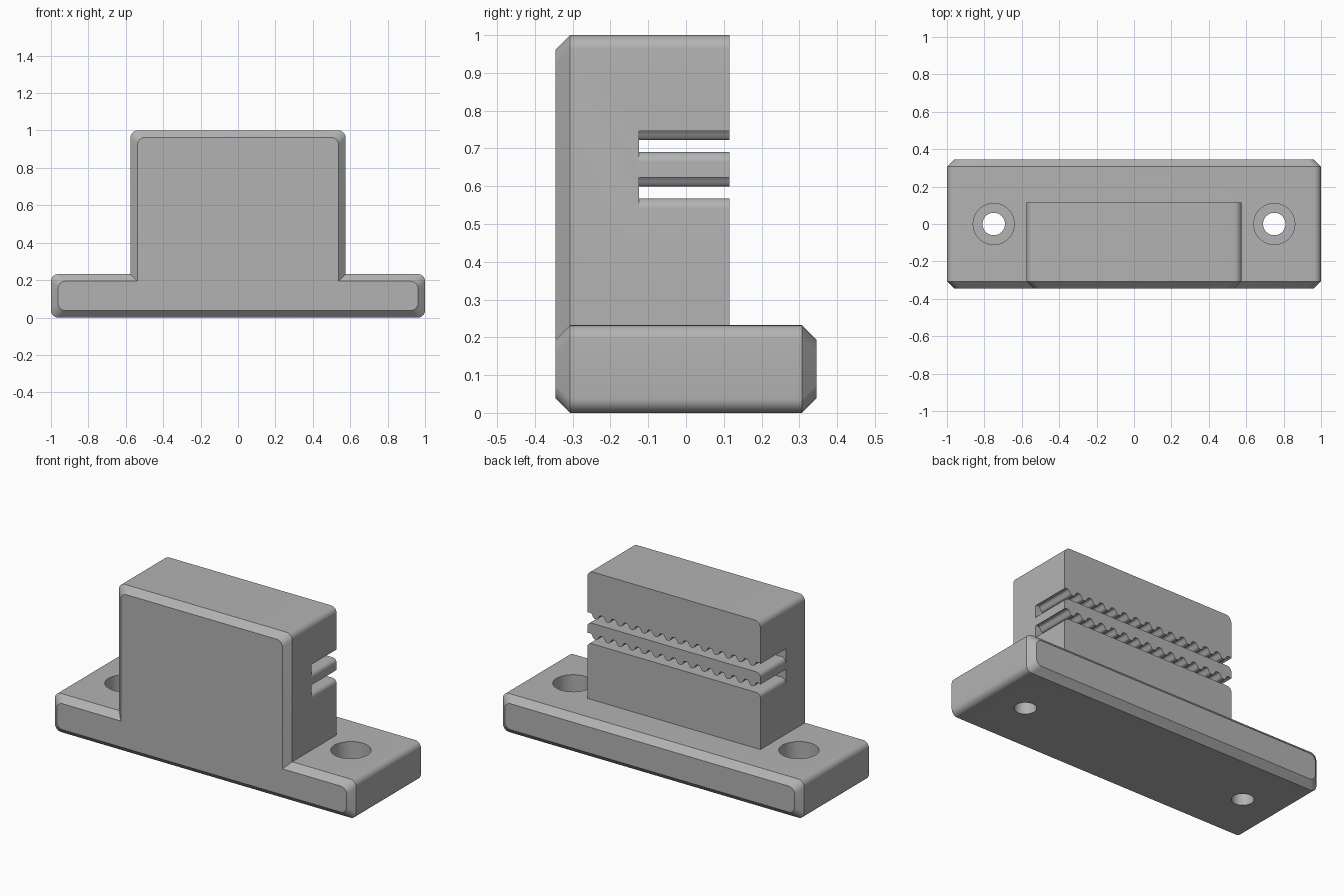
import bpy
import bmesh
from math import cos, sin, pi, tanh, radians

cube = bpy.data.objects.get("Cube")
if cube:
    bpy.data.objects.remove(cube, do_unlink=True)

grey = bpy.data.materials.new("plain_grey")
grey.use_nodes = True
colour = (0.45, 0.45, 0.45, 1)
grey.diffuse_color = colour
grey.node_tree.nodes["Principled BSDF"].inputs["Base Color"].default_value = colour

BEVEL = 0.038
FRONT = -0.345
BLOCK_HALF = 0.575


def arc(cx, cz, r, start, steps=8):
    """Quarter arc, counter-clockwise from the start angle."""
    return [(cx + r * cos(start + pi / 2 * i / steps),
             cz + r * sin(start + pi / 2 * i / steps)) for i in range(steps + 1)]


def rounded_rect(half, z0, z1, r=BEVEL):
    a, b, c = half - r, z0 + r, z1 - r
    return (arc(a, c, r, 0) + arc(-a, c, r, pi / 2)
            + arc(-a, b, r, pi) + arc(a, b, r, 1.5 * pi))


def loft(name, sections):
    """Solid through matching x-z outlines, each placed at its own y."""
    bm = bmesh.new()
    rings = [[bm.verts.new((x, y, z)) for x, z in outline] for y, outline in sections]
    n = len(rings[0])
    for r0, r1 in zip(rings, rings[1:]):
        for i in range(n):
            j = (i + 1) % n
            bm.faces.new((r0[i], r0[j], r1[j], r1[i]))
    bm.faces.new(rings[0])
    bm.faces.new(rings[-1])
    bmesh.ops.recalc_face_normals(bm, faces=bm.faces)
    mesh = bpy.data.meshes.new(name)
    bm.to_mesh(mesh)
    bm.free()
    mesh.materials.append(grey)
    ob = bpy.data.objects.new(name, mesh)
    bpy.context.collection.objects.link(ob)
    return ob


def cylinder(name, x, radius, z0, z1):
    bpy.ops.mesh.primitive_cylinder_add(vertices=48, radius=radius, depth=z1 - z0,
                                        location=(x, 0, (z0 + z1) / 2))
    ob = bpy.context.object
    ob.name = name
    ob.data.materials.append(grey)
    return ob


def combine(target, other, operation):
    mod = target.modifiers.new("combine", 'BOOLEAN')
    mod.operation = operation
    mod.solver = 'EXACT'
    mod.object = other
    bpy.context.view_layer.objects.active = target
    bpy.ops.object.modifier_apply(modifier=mod.name)
    bpy.data.objects.remove(other, do_unlink=True)


# Mounting base, chamfered at front and back
full = rounded_rect(1, 0, 0.232)
inset = rounded_rect(1 - BEVEL, BEVEL, 0.232 - BEVEL)
body = loft("clamp_body", [(FRONT, inset), (FRONT + BEVEL, full),
                           (-FRONT - BEVEL, full), (-FRONT, inset)])

# Upright block, chamfered at the front only
tall = rounded_rect(BLOCK_HALF, 0.08, 1)
tall_inset = rounded_rect(BLOCK_HALF - BEVEL, 0.08, 1 - BEVEL)
block = loft("upright_block", [(FRONT, tall_inset), (FRONT + BEVEL, tall), (0.115, tall)])
combine(body, block, 'UNION')


# Toothed belt slots with rounded lower lips
def belt_slot(name, floor):
    pitch, depth, per, lip, reach = 0.08, 0.029, 16, 0.028, 0.68
    low = floor - lip
    right = arc(BLOCK_HALF - lip, low, lip, 0)
    left = [(-x, z) for x, z in reversed(right)]
    outline = [(reach, low)] + right + left + [(-reach, low)]
    count = int(2 * reach / pitch * per)
    for i in range(count + 1):
        x = -reach + 2 * reach * i / count
        wave = tanh(1.8 * cos(2 * pi * x / pitch)) / tanh(1.8)
        outline.append((x, floor + 0.031 + depth * (1 + wave) / 2))
    return loft(name, [(-0.125, outline), (0.2, outline)])


for floor in (0.568, 0.691):
    combine(body, belt_slot("belt_slot", floor), 'DIFFERENCE')

# Counterbored screw holes
for x in (-0.75, 0.75):
    combine(body, cylinder("screw_hole", x, 0.06, -0.1, 0.4), 'DIFFERENCE')
    combine(body, cylinder("counterbore", x, 0.11, 0.1, 0.4), 'DIFFERENCE')

bpy.ops.object.select_all(action='DESELECT')
body.select_set(True)
bpy.context.view_layer.objects.active = body
bpy.ops.object.shade_smooth_by_angle(angle=radians(30))
